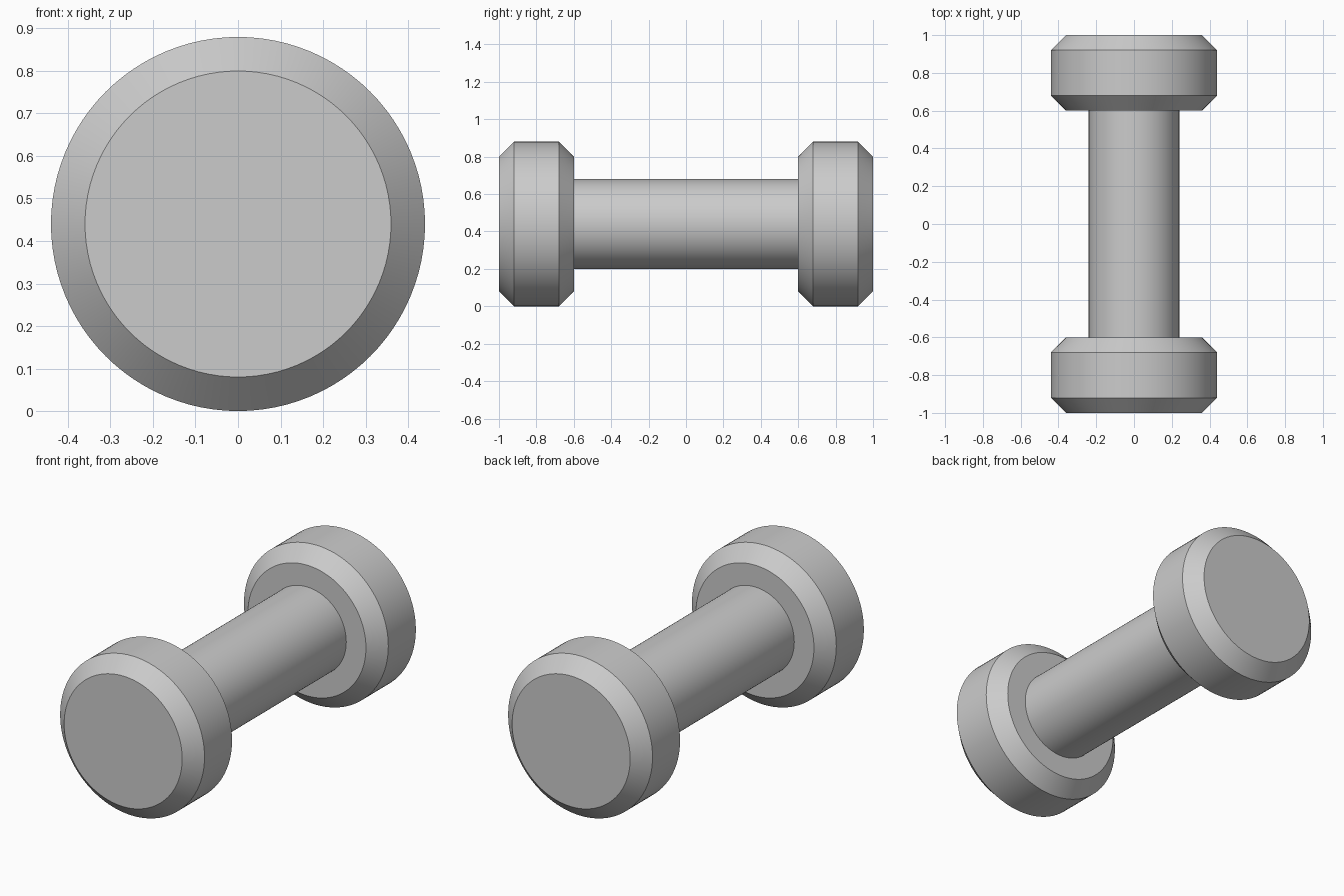
import bpy
import math

cube = bpy.data.objects.get("Cube")
if cube:
    bpy.data.objects.remove(cube, do_unlink=True)

RADIUS = 0.44    # weight radius, also the height of the axis
BEVEL = 0.08
GRIP_RADIUS = 0.24
INNER, OUTER = 0.6, 1.0

grey = bpy.data.materials.new("plain grey")
grey.use_nodes = True
colour = (0.6, 0.6, 0.6, 1)
grey.diffuse_color = colour
grey.node_tree.nodes["Principled BSDF"].inputs["Base Color"].default_value = colour


def cylinder(name, radius, y_start, y_end, bevel=0):
    """Smooth cylinder along y, with optional chamfered rims."""
    bpy.ops.mesh.primitive_cylinder_add(
        vertices=96, radius=radius, depth=y_end - y_start,
        location=(0, (y_start + y_end) / 2, RADIUS),
        rotation=(math.pi / 2, 0, 0))
    obj = bpy.context.object
    obj.name = name
    obj.data.materials.append(grey)
    if bevel:
        mod = obj.modifiers.new("rim chamfer", "BEVEL")
        mod.width = bevel
        mod.segments = 1
        mod.limit_method = "ANGLE"
        mod.angle_limit = math.radians(60)
        bpy.ops.object.modifier_apply(modifier=mod.name)
    bpy.ops.object.shade_smooth_by_angle(angle=math.radians(30))
    return obj


# Grip between the two weights
cylinder("grip", GRIP_RADIUS, -INNER, INNER)

# Chamfered weights at both ends
cylinder("front_weight", RADIUS, -OUTER, -INNER, BEVEL)
cylinder("back_weight", RADIUS, INNER, OUTER, BEVEL)
